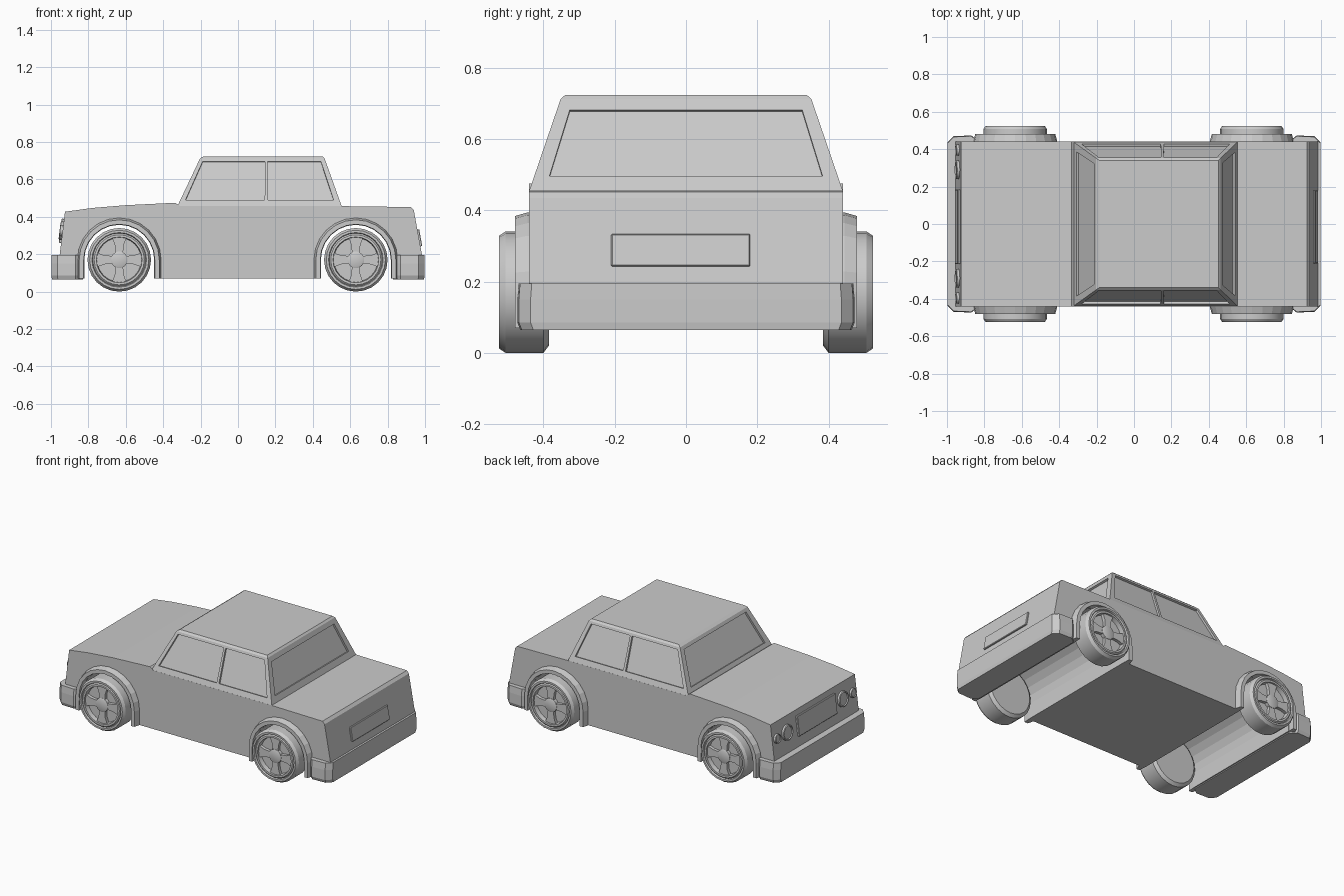
import bpy, bmesh
from math import pi, sin, cos, atan2
from mathutils import Vector, Matrix

default = bpy.data.objects.get("Cube")
if default:
    bpy.data.objects.remove(default)

AXLES = (-0.635, 0.63)
HUB_Z, SILL = 0.17, 0.07
HALF_W = 0.44


def loft(bm, loops):
    """Bridge equal closed loops of points and cap both ends."""
    rings = [[bm.verts.new(p) for p in loop] for loop in loops]
    n = len(rings[0])
    for a, b in zip(rings, rings[1:]):
        for i in range(n):
            j = (i + 1) % n
            bm.faces.new((a[i], a[j], b[j], b[i]))
    bm.faces.new(rings[0])
    bm.faces.new(rings[-1])


def finish(name, bm, bevel=0, smooth=False):
    bmesh.ops.remove_doubles(bm, verts=bm.verts, dist=0.0001)
    bmesh.ops.recalc_face_normals(bm, faces=bm.faces)
    mesh = bpy.data.meshes.new(name)
    bm.to_mesh(mesh)
    bm.free()
    ob = bpy.data.objects.new(name, mesh)
    bpy.context.collection.objects.link(ob)
    if bevel:
        mod = ob.modifiers.new("Bevel", "BEVEL")
        mod.width = bevel
        mod.segments = 1
        mod.limit_method = "ANGLE"
        mod.angle_limit = 0.7
    if smooth:
        bpy.ops.object.select_all(action="DESELECT")
        ob.select_set(True)
        bpy.context.view_layer.objects.active = ob
        bpy.ops.object.shade_smooth_by_angle(angle=0.5)
    return ob


def arch(cx, r, steps=12):
    """Wheel arch outline in x and z, with straight legs down to the sill."""
    arc = [(cx - r * cos(pi * i / steps), HUB_Z + r * sin(pi * i / steps))
           for i in range(steps + 1)]
    return [(cx - r, SILL)] + arc + [(cx + r, SILL)]


def circle(r, y, n=24):
    return [(r * cos(2 * pi * i / n), y, r * sin(2 * pi * i / n)) for i in range(n)]


# Lower body: side profile with both wheel wells, extruded across
profile = [(-0.955, SILL)]
for cx in AXLES:
    profile += arch(cx, 0.187)
profile += [(0.985, SILL), (0.983, 0.2), (0.94, 0.435), (0.925, 0.452), (0.55, 0.457),
            (-0.31, 0.457), (-0.335, 0.475), (-0.6, 0.462), (-0.78, 0.447),
            (-0.925, 0.427), (-0.953, 0.2)]
bm = bmesh.new()
loft(bm, [[(x, y, z) for x, z in profile] for y in (-HALF_W, HALF_W)])
finish("body", bm)


# Cabin: sloped walls with a recessed window in each panel
def ring(front, pillar, rear, half, z):
    right = [(front, -half, z), (pillar, -half, z), (rear, -half, z)]
    left = [(x, -y, z) for x, y, z in reversed(right)]
    return [Vector(p) for p in right + left]


base = ring(-0.325, 0.152, 0.555, HALF_W, 0.455)
eave = ring(-0.203, 0.152, 0.463, 0.352, 0.712)
roof = ring(-0.185, 0.152, 0.452, 0.34, 0.723)
windows = [(0.06, 0.98, 0.14, 0.94), (0.02, 0.92, 0.14, 0.94), (0.05, 0.95, 0.16, 0.88),
           (0.08, 0.98, 0.14, 0.94), (0.02, 0.94, 0.14, 0.94), (0.05, 0.95, 0.14, 0.92)]
bm = bmesh.new()


def quad(*pts):
    bm.faces.new([bm.verts.new(p) for p in pts])


for i, (u0, u1, v0, v1) in enumerate(windows):
    j = (i + 1) % 6
    outer = [base[i], base[j], eave[j], eave[i]]

    def at(u, v):
        return base[i].lerp(base[j], u).lerp(eave[i].lerp(eave[j], u), v)

    edge = [at(u0, v0), at(u1, v0), at(u1, v1), at(u0, v1)]
    inward = -(outer[1] - outer[0]).cross(outer[3] - outer[0]).normalized() * 0.013
    glass = [p + inward for p in edge]
    for k in range(4):
        m = (k + 1) % 4
        quad(outer[k], outer[m], edge[m], edge[k])
        quad(edge[k], edge[m], glass[m], glass[k])
    quad(*glass)
    quad(eave[i], eave[j], roof[j], roof[i])
quad(*roof)
quad(*base)
finish("cabin", bm)

# Bumpers: wraparound plan shape, narrower at the bottom edge
for name, end in (("front_bumper", -1), ("rear_bumper", 1)):
    side = [(0.83, 0.44), (0.87, 0.472), (0.965, 0.468), (0.997, 0.435)]
    plan = side + [(x, -y) for x, y in reversed(side)]
    bm = bmesh.new()
    levels = ((0.064, 0.985), (0.085, 1.003), (0.15, 1.003), (0.195, 0.995))
    loft(bm, [[(end * (0.83 + (x - 0.83) * s), y * s, z) for x, y in plan]
              for z, s in levels])
    finish(name, bm)

# Fender flares and wheels at each corner
for cx, end in zip(AXLES, ("front", "rear")):
    for s, side in ((1, "left"), (-1, "right")):
        if end == "front" and s < 0 or end == "rear" and s < 0:
            side = "right"
        section = ((0.187, 0.42), (0.224, 0.42), (0.224, 0.445), (0.214, 0.48), (0.19, 0.48))
        rails = [[(x, s * y, z) for x, z in arch(cx, r)] for r, y in section]
        bm = bmesh.new()
        loft(bm, list(zip(*rails)))
        finish(f"{end}_{side}_flare", bm)

        # Tyre and dished rim, turned about the axle
        bm = bmesh.new()
        turned = ((0.15, 0.385), (0.17, 0.4), (0.17, 0.507), (0.158, 0.525), (0.146, 0.525),
                  (0.142, 0.515), (0.134, 0.522), (0.122, 0.522), (0.118, 0.492))
        loft(bm, [circle(r, s * y) for r, y in turned])
        # Hub and four flared spokes
        loft(bm, [circle(0.045, s * y, 16) for y in (0.49, 0.514)] + [circle(0.036, s * 0.518, 16)])
        for k in range(4):
            turn = Matrix.Rotation(k * pi / 2, 3, "Y")
            loft(bm, [[turn @ Vector((r, s * y, w)) for w, y in
                       ((-h, 0.488), (h, 0.488), (h, 0.512), (-h, 0.512))]
                      for r, h in ((0.03, 0.02), (0.08, 0.024), (0.122, 0.04))])
        wheel = finish(f"{end}_{side}_wheel", bm, smooth=True)
        wheel.location = (cx, 0, HUB_Z)

# Nose and tail fittings, tilted to lie on the sloped ends
NOSE_TILT = atan2(0.028, 0.227)
TAIL_TILT = -atan2(0.043, 0.235)


def panel(name, x, y, z, width, height, tilt):
    bm = bmesh.new()
    bmesh.ops.create_cube(bm, size=1, matrix=Matrix.Diagonal((0.02, width, height, 1)))
    ob = finish(name, bm, bevel=0.003)
    ob.location = (x, y, z)
    ob.rotation_euler.y = tilt


panel("grille", -0.94, -0.015, 0.325, 0.4, 0.13, NOSE_TILT)
panel("rear_plate", 0.967, -0.015, 0.287, 0.39, 0.092, TAIL_TILT)

for s, side in ((1, "left"), (-1, "right")):
    for kind, y, r in (("headlight", 0.29, 0.05), ("marker_light", 0.395, 0.03)):
        bm = bmesh.new()
        loft(bm, [circle(r * k, d, 20) for k, d in
                  ((1, -0.01), (1, 0.012), (0.85, 0.015), (0.8, 0.008))])
        lamp = finish(f"{side}_{kind}", bm, smooth=True)
        lamp.matrix_world = (Matrix.Translation((-0.939, s * y, 0.325))
                             @ Matrix.Rotation(NOSE_TILT, 4, "Y")
                             @ Matrix.Rotation(pi / 2, 4, "Z"))
